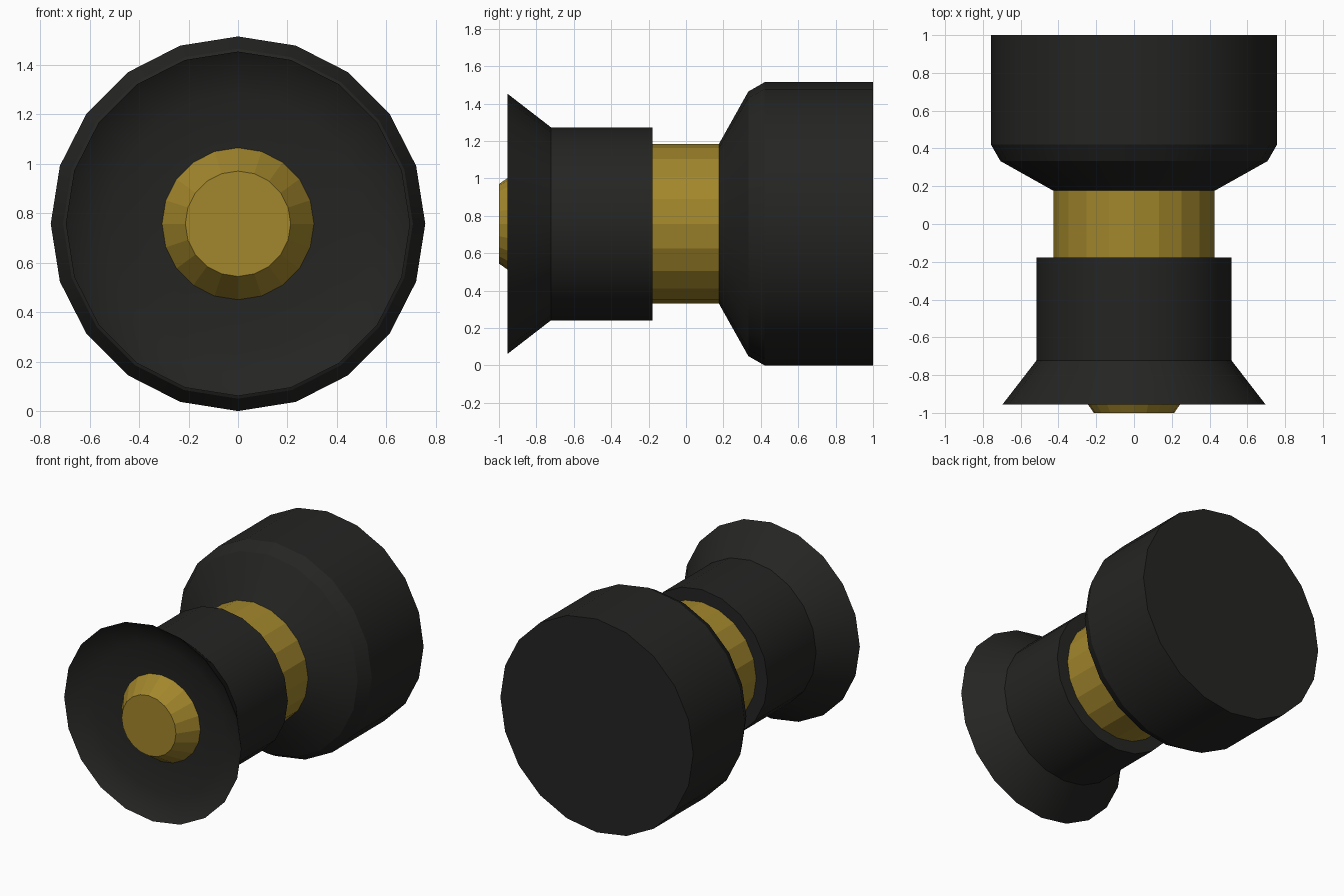
import bpy, bmesh, math

if "Cube" in bpy.data.objects:
    bpy.data.objects.remove(bpy.data.objects["Cube"])

SIDES = 20
AXIS_Z = 0.757


def material(name, rgb):
    m = bpy.data.materials.new(name)
    m.diffuse_color = (*rgb, 1)
    m.use_nodes = True
    m.node_tree.nodes["Principled BSDF"].inputs["Base Color"].default_value = m.diffuse_color
    return m


black = material("black", (0.018, 0.018, 0.017))
brass = material("brass", (0.36, 0.24, 0.025))


def turned(name, profile, mat, smooth=False):
    """Turn a (radius, y) profile about the y axis; radius 0 or flat caps close the ends."""
    bm = bmesh.new()
    rings = []
    for r, y in profile:
        rings.append([bm.verts.new((r * math.sin(2 * math.pi * i / SIDES), y,
                                    AXIS_Z + r * math.cos(2 * math.pi * i / SIDES)))
                      for i in range(SIDES)])
    for a, b in zip(rings, rings[1:]):
        for i in range(SIDES):
            j = (i + 1) % SIDES
            bm.faces.new((a[i], a[j], b[j], b[i]))
    bm.faces.new(rings[0])
    bm.faces.new(rings[-1])
    bmesh.ops.recalc_face_normals(bm, faces=bm.faces)
    mesh = bpy.data.meshes.new(name)
    bm.to_mesh(mesh)
    bm.free()
    mesh.materials.append(mat)
    ob = bpy.data.objects.new(name, mesh)
    bpy.context.collection.objects.link(ob)
    if smooth:
        bpy.ops.object.select_all(action='DESELECT')
        ob.select_set(True)
        bpy.context.view_layer.objects.active = ob
        bpy.ops.object.shade_smooth_by_angle(angle=math.radians(28))
    return ob


# Large rear cap with a chamfered shoulder
turned("rear_cap", [(0.425, 0.175), (0.707, 0.333), (0.757, 0.42), (0.757, 1.0)], black, True)

# Brass neck joining the two black parts
turned("neck", [(0.427, -0.3), (0.427, 0.2)], brass)

# Front sleeve flaring out to a rim, with a shallow dish inside
turned("flared_sleeve", [(0.516, -0.178), (0.516, -0.722), (0.696, -0.955),
                         (0.64, -0.912), (0.52, -0.875), (0.28, -0.858)], black, True)

# Tapered brass button in the dish
turned("button", [(0.307, -0.82), (0.307, -0.862), (0.213, -1.0)], brass)
